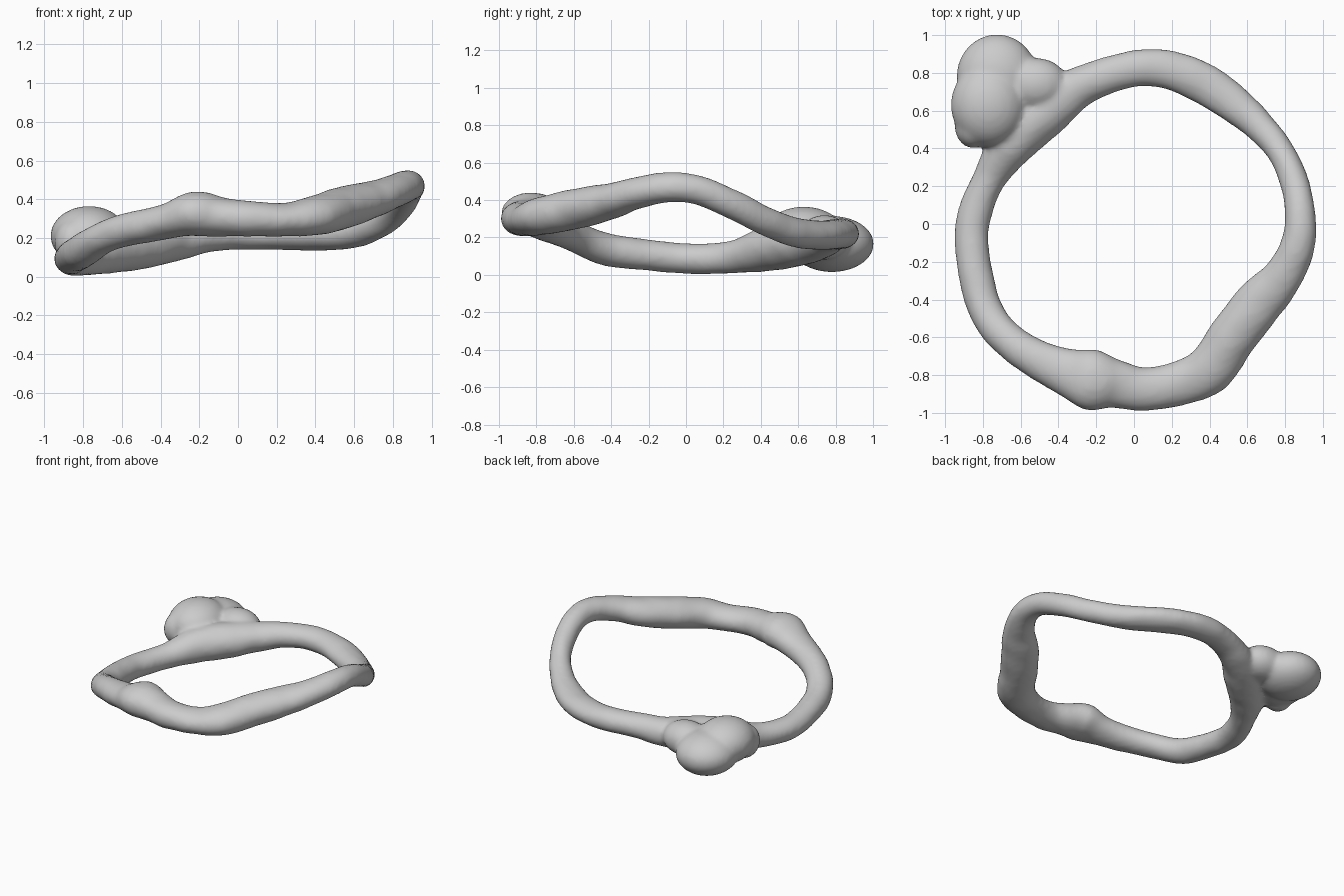
import bpy, bmesh, math
from mathutils import Vector, Matrix, noise

if "Cube" in bpy.data.objects:
    bpy.data.objects.remove(bpy.data.objects["Cube"])

# Ring stations: x, y, half width, z, half height
STATIONS = [
    (-.855, -.15, .09, .10, .083), (-.845, .05, .09, .085, .083), (-.76, .25, .09, .095, .088),
    (-.64, .44, .13, .14, .12), (-.47, .60, .14, .165, .12), (-.30, .72, .11, .185, .10),
    (-.13, .79, .097, .215, .085), (.06, .83, .10, .22, .082), (.27, .79, .107, .215, .08),
    (.44, .70, .107, .213, .078), (.61, .57, .09, .23, .08), (.75, .42, .076, .29, .078),
    (.84, .25, .076, .375, .08), (.88, .05, .082, .457, .078), (.865, -.12, .092, .466, .082),
    (.785, -.28, .107, .433, .086), (.66, -.42, .13, .39, .098), (.52, -.60, .13, .35, .108),
    (.40, -.77, .13, .315, .102), (.25, -.84, .12, .295, .088), (.06, -.875, .116, .30, .092),
    (-.10, -.845, .132, .31, .103), (-.22, -.825, .165, .325, .117), (-.36, -.78, .127, .287, .092),
    (-.54, -.70, .102, .25, .087), (-.70, -.58, .092, .20, .083), (-.80, -.42, .092, .135, .087)]
# Lobes of the lump: centre, radii
LOBES = [((-.725, .78, .165), (.215, .225, .15)), ((-.77, .63, .21), (.20, .22, .155)),
         ((-.52, .74, .20), (.17, .14, .12)), ((-.85, .52, .18), (.10, .12, .12))]
STEPS, SIDES = 5, 20


def spline(t):
    """Closed Catmull-Rom through the stations."""
    n, i = len(STATIONS), int(t)
    u = t - i
    a, b, c, d = (STATIONS[(i + k) % n] for k in (-1, 0, 1, 2))
    return [.5 * (2 * q + (r - p) * u + (2 * p - 5 * q + 4 * r - s) * u * u
                  + (3 * q - p - 3 * r + s) * u ** 3) for p, q, r, s in zip(a, b, c, d)]


bm = bmesh.new()

# Swept uneven tube
count = len(STATIONS) * STEPS
rings = []
for k in range(count):
    x, y, w, z, h = spline(k / STEPS)
    nx = spline((k + 1) / STEPS)
    pv = spline(((k - 1) % count) / STEPS)
    tangent = Vector((nx[0] - pv[0], nx[1] - pv[1], nx[3] - pv[3])).normalized()
    side = tangent.cross(Vector((0, 0, 1))).normalized()
    up = side.cross(tangent)
    ring = []
    for j in range(SIDES):
        a = 2 * math.pi * j / SIDES
        offset = side * w * math.cos(a) + up * h * math.sin(a)
        centre = Vector((x, y, z))
        bump = 1 + .05 * noise.noise((centre + offset) * 9)
        ring.append(bm.verts.new(centre + offset * bump))
    rings.append(ring)
for k in range(count):
    r0, r1 = rings[k], rings[(k + 1) % count]
    for j in range(SIDES):
        m = (j + 1) % SIDES
        bm.faces.new((r0[j], r0[m], r1[m], r1[j]))

# Lump on the back left corner
for centre, radii in LOBES:
    bmesh.ops.create_uvsphere(bm, u_segments=32, v_segments=20, radius=1,
                              matrix=Matrix.Translation(centre) @ Matrix.Diagonal((*radii, 1)))
bmesh.ops.recalc_face_normals(bm, faces=bm.faces)

mesh = bpy.data.meshes.new("lumpy_ring")
bm.to_mesh(mesh)
bm.free()
body = bpy.data.objects.new("lumpy_ring", mesh)
bpy.context.collection.objects.link(body)

grey = bpy.data.materials.new("plain grey")
grey.diffuse_color = (.6, .6, .6, 1)
grey.use_nodes = True
grey.node_tree.nodes["Principled BSDF"].inputs["Base Color"].default_value = grey.diffuse_color
mesh.materials.append(grey)

# Fuse everything into one soft skin
fuse = body.modifiers.new("fuse", 'REMESH')
fuse.mode = 'VOXEL'
fuse.voxel_size = .016
fuse.use_smooth_shade = True
soften = body.modifiers.new("soften", 'SMOOTH')
soften.factor = .5
soften.iterations = 8
